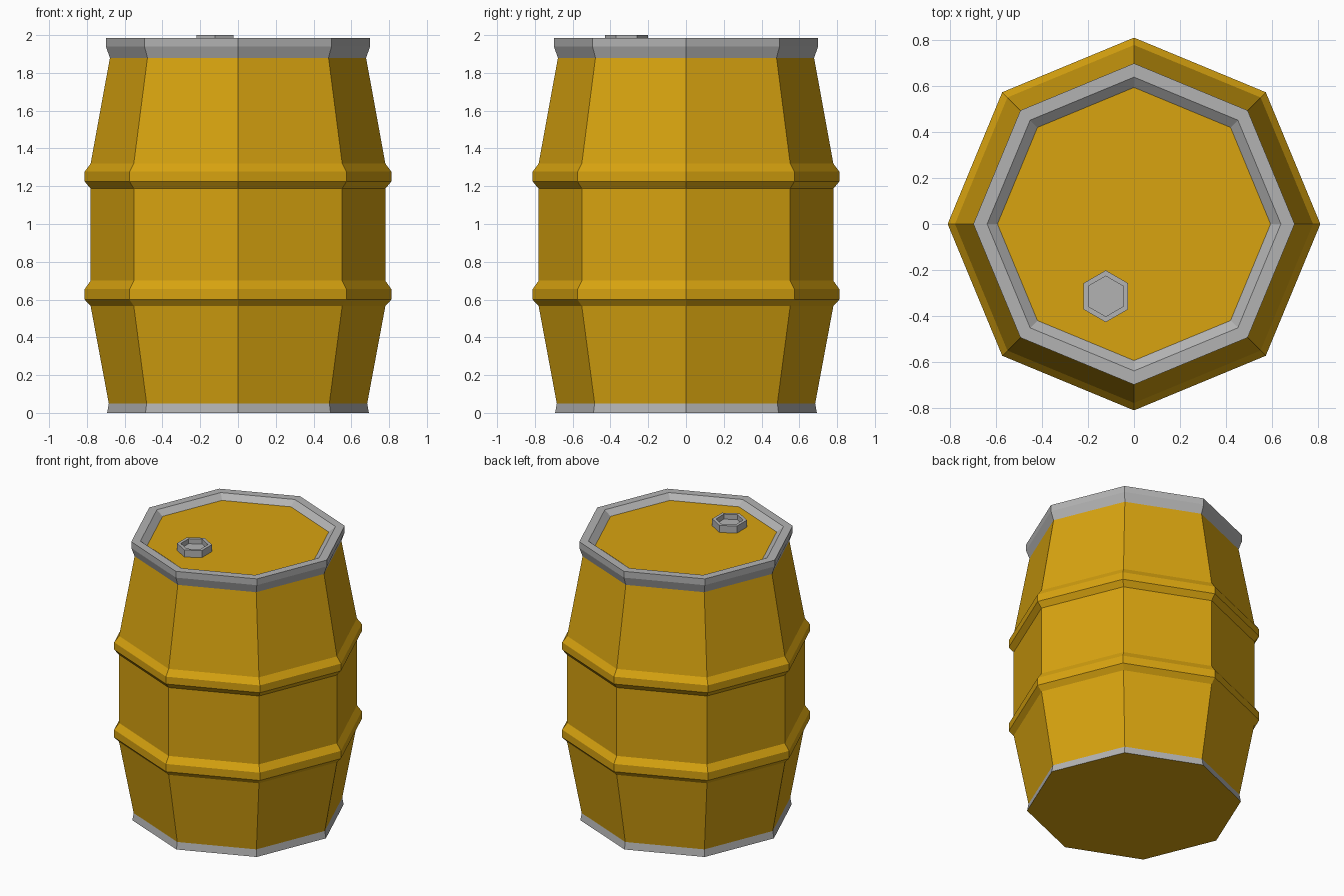
import bpy, bmesh, math

if "Cube" in bpy.data.objects:
    bpy.data.objects.remove(bpy.data.objects["Cube"])

def material(name, rgb):
    m = bpy.data.materials.new(name)
    m.diffuse_color = (*rgb, 1)
    m.use_nodes = True
    m.node_tree.nodes["Principled BSDF"].inputs["Base Color"].default_value = m.diffuse_color
    return m

yellow = material("yellow paint", (0.69, 0.37, 0.005))
steel = material("bare steel", (0.45, 0.45, 0.45))

def lathe(name, profile, sides, centre, turn, mats, rule):
    """Spin a (radius, z) profile into flat sides, capping both ends."""
    bm = bmesh.new()
    rings = []
    for r, z in profile:
        rings.append([bm.verts.new((centre[0] + r * math.cos(turn + math.tau * i / sides),
                                    centre[1] + r * math.sin(turn + math.tau * i / sides), z))
                      for i in range(sides)])
    for k in range(len(rings) - 1):
        a, b = rings[k], rings[k + 1]
        for i in range(sides):
            j = (i + 1) % sides
            f = bm.faces.new((a[i], a[j], b[j], b[i]))
            f.material_index = rule(k)
    bm.faces.new(rings[0][::-1]).material_index = rule(-1)
    bm.faces.new(rings[-1]).material_index = rule(len(rings) - 1)
    bmesh.ops.recalc_face_normals(bm, faces=bm.faces)
    me = bpy.data.meshes.new(name)
    bm.to_mesh(me)
    bm.free()
    for m in mats:
        me.materials.append(m)
    ob = bpy.data.objects.new(name, me)
    bpy.context.collection.objects.link(ob)
    return ob

# Barrel: bottom rim, bulged wall with two hoops, top rim, sunken lid
barrel = [(0.693, 0), (0.684, 0.05),
          (0.78, 0.565), (0.812, 0.60), (0.812, 0.655), (0.78, 0.70),
          (0.78, 1.187), (0.812, 1.225), (0.812, 1.277), (0.78, 1.32),
          (0.678, 1.88), (0.70, 1.94), (0.70, 1.985), (0.64, 1.985), (0.595, 1.95)]
lathe("barrel", barrel, 8, (0, 0), 0, (yellow, steel),
      lambda k: 1 if k == 0 or 10 <= k <= 13 else 0)

# Hexagonal bung with a recessed top
bung = [(0.113, 1.945), (0.113, 2.0), (0.088, 2.0), (0.088, 1.965)]
lathe("bung", bung, 6, (-0.123, -0.315), math.pi / 6, (steel,), lambda k: 0)
